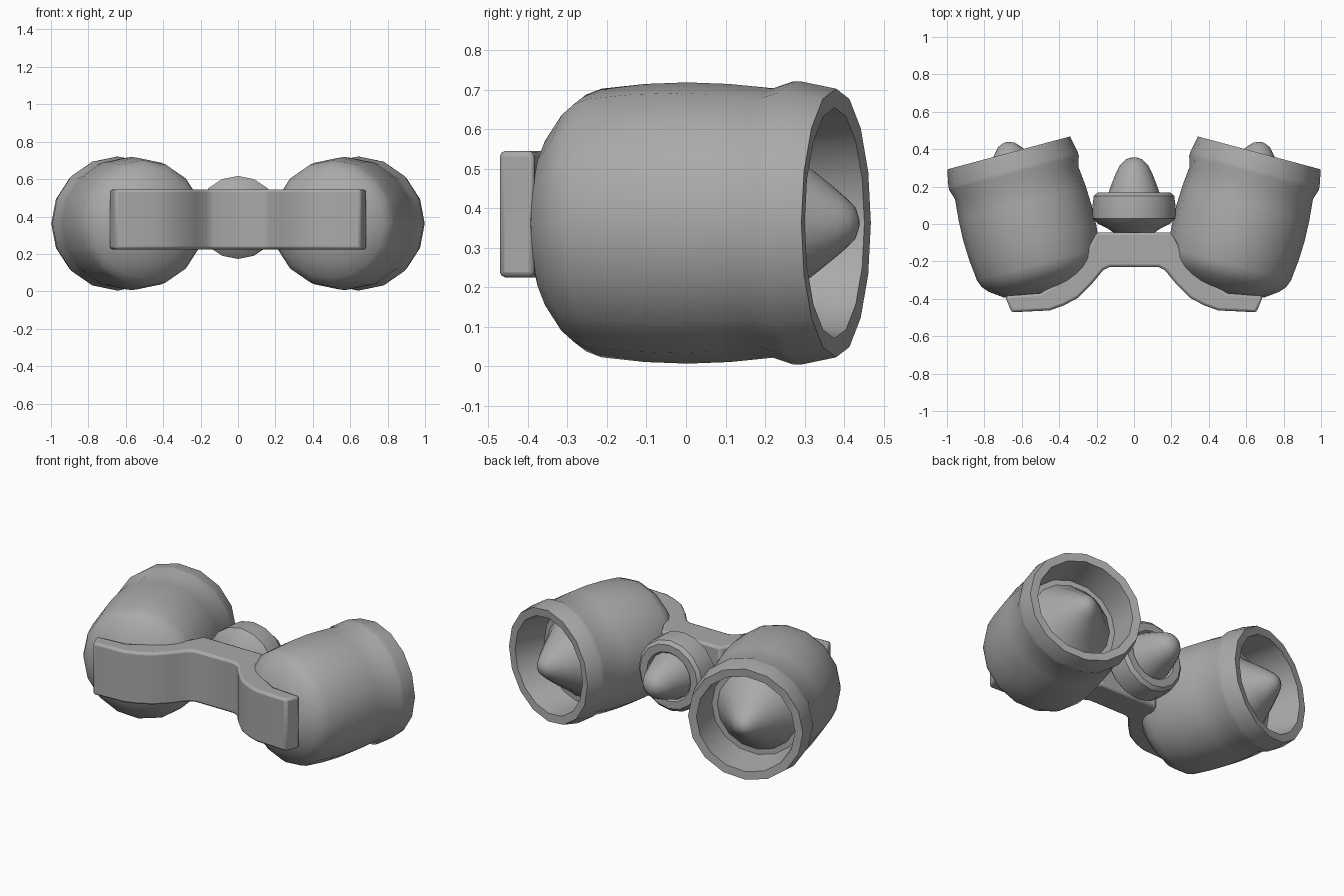
import bpy
import bmesh
import math
from mathutils import Matrix, Vector

cube = bpy.data.objects.get("Cube")
if cube:
    bpy.data.objects.remove(cube, do_unlink=True)

# Single grey metal
metal = bpy.data.materials.new("grey metal")
metal.use_nodes = True
grey = (0.4, 0.4, 0.4, 1)
metal.diffuse_color = grey
metal.node_tree.nodes["Principled BSDF"].inputs["Base Color"].default_value = grey


def finish(bm, name, bevel=0, angle=35):
    """Turn a bmesh into a shaded object, optionally with bevelled edges."""
    bmesh.ops.recalc_face_normals(bm, faces=bm.faces)
    mesh = bpy.data.meshes.new(name)
    bm.to_mesh(mesh)
    bm.free()
    mesh.materials.append(metal)
    obj = bpy.data.objects.new(name, mesh)
    bpy.context.collection.objects.link(obj)
    if bevel:
        mod = obj.modifiers.new("Bevel", "BEVEL")
        mod.width = bevel
        mod.segments = 2
        mod.limit_method = "ANGLE"
        mod.angle_limit = math.radians(50)
    bpy.ops.object.select_all(action="DESELECT")
    obj.select_set(True)
    bpy.context.view_layer.objects.active = obj
    bpy.ops.object.shade_smooth_by_angle(angle=math.radians(angle))
    return obj


def lathe(name, profile, origin, axis, sides=16):
    """Revolve (radius, distance along axis) points; the first ring vertex points up."""
    axis = Vector(axis).normalized()
    up = Vector((0, 0, 1))
    side = axis.cross(up)
    bm = bmesh.new()
    rings = []
    for r, d in profile:
        centre = Vector(origin) + axis * d
        if r == 0:
            rings.append([bm.verts.new(centre)] * sides)
            continue
        ring = []
        for i in range(sides):
            a = math.tau * i / sides
            ring.append(bm.verts.new(centre + (up * math.cos(a) + side * math.sin(a)) * r))
        rings.append(ring)
    for low, high in zip(rings, rings[1:]):
        for i in range(sides):
            j = (i + 1) % sides
            corners = dict.fromkeys((low[i], low[j], high[j], high[i]))
            bm.faces.new(list(corners))
    return finish(bm, name)


# Thruster: rounded front dome, barrel, flared ring, hollow mouth and inner cone
DOME = [(0, -.785), (.12, -.777), (.225, -.74), (.295, -.69), (.325, -.655), (.34, -.615)]
BARREL = [(.352, -.5), (.356, -.39), (.352, -.28), (.341, -.165)]
RING = [(.358, -.113), (.358, -.09), (.34, 0), (.292, -.004)]
CAVITY = [(.272, -.2), (.24, -.2), (.19, -.14), (.14, -.07)]
CONE = [(.095, -.012), (.07, .018), (.045, .045), (.02, .056), (0, .06)]
TILT = math.radians(15)
for name, s in (("left", 1), ("right", -1)):
    lathe(name + "_thruster", DOME + BARREL + RING + CAVITY + CONE,
          (s * .67, .38, .3625), (s * math.sin(TILT), math.cos(TILT), 0))

# Central pod: short front cone, wide collar and rounded rear nose
FRONT = [(0, -.105), (.04, -.098), (.09, -.06), (.14, -.025), (.19, 0)]
COLLAR = [(.222, .03), (.222, .1), (.215, .15), (.195, .168), (.15, .168), (.14, .155)]
NOSE = [(.125, .2), (.1, .265), (.075, .315), (.045, .345), (.02, .354), (0, .356)]
lathe("central_pod", FRONT + COLLAR + NOSE, (0, 0, .395), (0, 1, 0))

# Curved bracket: mirrored half outline extruded upward
half = [(.13, -.23), (.165, -.247), (.225, -.32), (.3, -.395), (.375, -.435), (.45, -.462),
        (.655, -.472), (.69, -.385), (.5, -.37), (.4, -.31), (.32, -.24), (.25, -.14), (.2, -.045)]
outline = half + [(-x, y) for x, y in reversed(half)]
bm = bmesh.new()
base = bm.faces.new([bm.verts.new((x, y, .225)) for x, y in outline])
top = bmesh.ops.extrude_face_region(bm, geom=[base])
verts = [v for v in top["geom"] if isinstance(v, bmesh.types.BMVert)]
bmesh.ops.translate(bm, vec=(0, 0, .32), verts=verts)
finish(bm, "bracket", bevel=.014)
